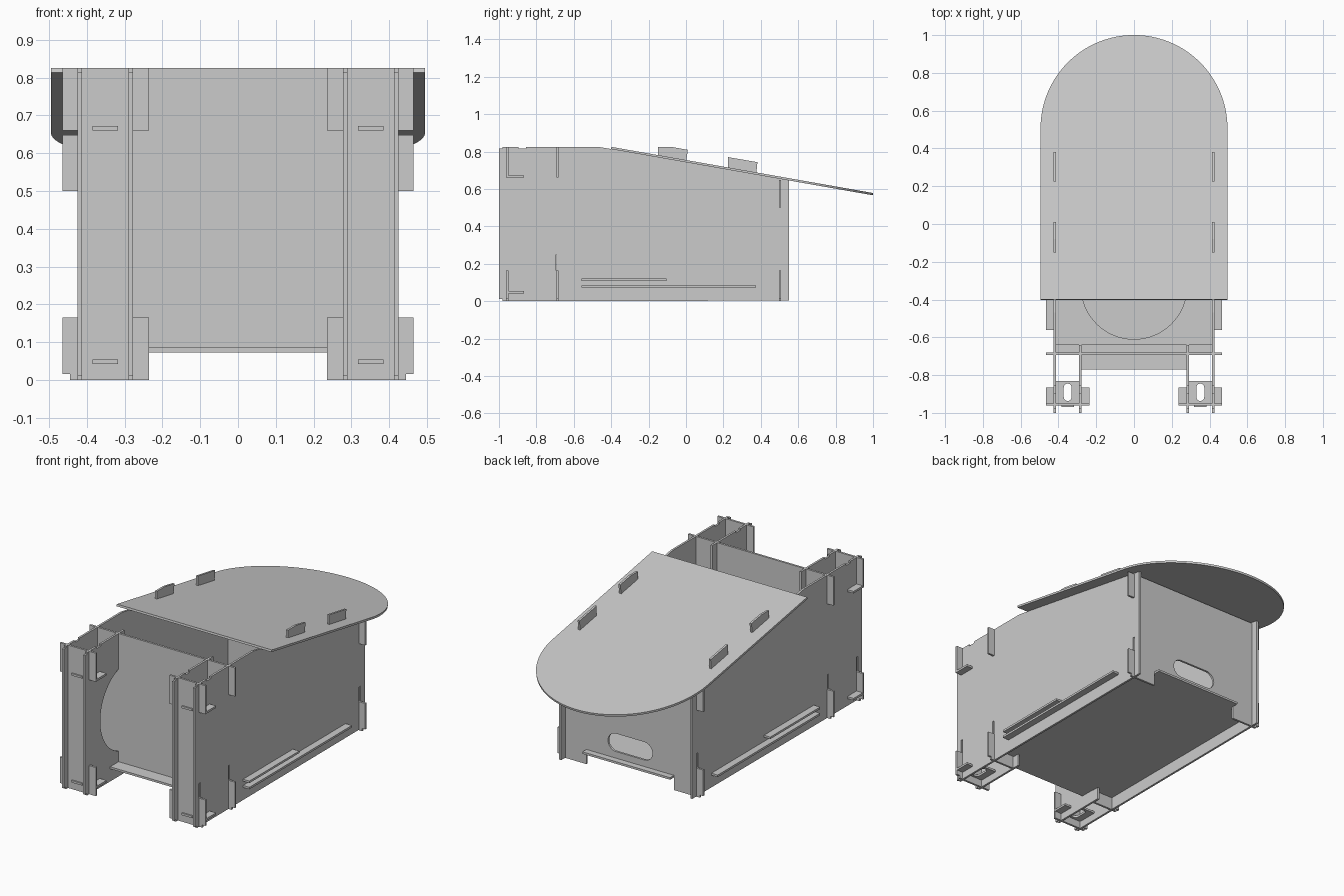
import bpy, bmesh, math
from mathutils import Matrix

T = 0.012  # sheet thickness
AXES = {  # local sheet plane -> world
    'x': Matrix(((0, 0, 1, 0), (1, 0, 0, 0), (0, 1, 0, 0), (0, 0, 0, 1))),   # profile is (y, z)
    'y': Matrix(((1, 0, 0, 0), (0, 0, -1, 0), (0, 1, 0, 0), (0, 0, 0, 1))),  # profile is (x, z)
    'z': Matrix.Identity(4),                                                 # profile is (x, y)
}


def sheet(name, outline, plane, pos, holes=(), tilt=None):
    """Flat panel cut from a 2D outline with optional holes."""
    cu = bpy.data.curves.new(name, 'CURVE')
    cu.dimensions, cu.fill_mode, cu.extrude = '2D', 'BOTH', T / 2
    for loop in [outline, *holes]:
        sp = cu.splines.new('POLY')
        sp.points.add(len(loop) - 1)
        for p, (u, v) in zip(sp.points, loop):
            p.co = (u, v, 0, 1)
        sp.use_cyclic_u = True
    tmp = bpy.data.objects.new(name + "_outline", cu)
    bpy.context.collection.objects.link(tmp)
    bpy.context.view_layer.update()
    dg = bpy.context.evaluated_depsgraph_get()
    me = bpy.data.meshes.new_from_object(tmp.evaluated_get(dg))
    bpy.data.objects.remove(tmp)
    bm = bmesh.new()
    bm.from_mesh(me)
    bmesh.ops.remove_doubles(bm, verts=bm.verts, dist=1e-5)
    m = Matrix.Translation(pos) @ (tilt or Matrix.Identity(4)) @ AXES[plane]
    bmesh.ops.transform(bm, matrix=m, verts=bm.verts)
    bmesh.ops.recalc_face_normals(bm, faces=bm.faces)
    for f in bm.faces:
        f.smooth = False
    bm.to_mesh(me)
    bm.free()
    ob = bpy.data.objects.new(name, me)
    bpy.context.collection.objects.link(ob)
    return ob


def mirrored(half):
    """Close a right-hand half outline about u = 0."""
    return half + [(-u, v) for u, v in reversed(half)]


def rect(u0, v0, u1, v1):
    return [(u0, v0), (u1, v0), (u1, v1), (u0, v1)]


def arc(cu, cv, ru, rv, a0, a1, n):
    return [(cu + ru * math.cos(math.radians(a0 + (a1 - a0) * i / n)),
             cv + rv * math.sin(math.radians(a0 + (a1 - a0) * i / n))) for i in range(n + 1)]


def slope(y):  # underside of the sloping board
    return 0.813 - 0.1764 * (y + 0.4)


# front edge shared by the outer and inner post panels
front_edge = [(-0.855, 0.825), (-0.855, 0.815), (-0.895, 0.815), (-0.895, 0.825), (-0.98, 0.825),
              (-0.98, 0.815), (-1, 0.815), (-1, 0.012), (-0.98, 0.012), (-0.98, 0.0)]

# outer side panels with tabs that pass through the board
side = front_edge + [
    (0.55, 0.003), (0.55, slope(0.55)),
    (0.375, slope(0.375)), (0.382, 0.743), (0.225, 0.77), (0.225, slope(0.225)),
    (0.0, slope(0.0)), (0.01, 0.809), (-0.08, 0.825), (-0.15, 0.825), (-0.15, slope(-0.15)),
    (-0.468, 0.825)]
slots = [rect(y - 0.006, 0.165, y + 0.006, 0.25) for y in (-0.956, -0.689, 0.503)]

# inner post panels with a rounded notch in the rear edge
a = math.degrees(math.asin(0.2375 / 0.251))
inner = front_edge + [(-0.64, 0.0), (-0.64, 0.07), (-0.69, 0.07)]
inner += arc(-0.609, 0.383, 0.251, 0.251, 180 + a, 180 - a, 32)
inner += [(-0.69, 0.66), (-0.64, 0.66), (-0.64, 0.825)]

# post front panel
post = [(0.235, 0.0), (0.445, 0.0), (0.445, 0.015), (0.465, 0.015), (0.465, 0.165), (0.42, 0.165),
        (0.42, 0.66), (0.465, 0.66), (0.465, 0.825), (0.235, 0.825), (0.235, 0.66),
        (0.285, 0.66), (0.285, 0.165), (0.235, 0.165)]

# horizontal bracket inside each post
bracket = [(0.318, -0.97), (0.385, -0.97), (0.385, -0.955), (0.465, -0.955), (0.465, -0.865),
           (0.413, -0.865), (0.413, -0.83), (0.29, -0.83), (0.29, -0.865), (0.235, -0.865),
           (0.235, -0.955), (0.318, -0.955)]
oval = arc(0.351, -0.866, 0.021, 0.021, 0, 180, 12) + arc(0.351, -0.916, 0.021, 0.021, 180, 360, 12)

for s, tag in ((1, "right"), (-1, "left")):
    sheet("side_panel_" + tag, side, 'x', (s * 0.419, 0, 0), slots)
    sheet("inner_post_panel_" + tag, inner, 'x', (s * 0.284, 0, 0))
    flip = lambda pts: [(s * u, v) for u, v in pts]
    sheet("post_front_" + tag, flip(post), 'y', (0, -0.956, 0))
    for z, lvl in ((0.048, "lower"), (0.666, "upper")):
        sheet(f"{lvl}_bracket_{tag}", flip(bracket), 'z', (0, 0, z), [flip(oval)])

# cross panels resting on the floor panel
legs = [(0.28, 0.085), (0.28, 0.0), (0.445, 0.0), (0.445, 0.015), (0.465, 0.015), (0.465, 0.165), (0.42, 0.165)]
sheet("front_cross_panel", mirrored(legs + [(0.42, 0.66), (0.465, 0.66), (0.465, 0.825)]), 'y', (0, -0.687, 0))
grip = arc(0.09, 0.175, 0.052, 0.052, -90, 90, 16) + arc(-0.09, 0.175, 0.052, 0.052, 90, 270, 16)
sheet("back_panel", mirrored(legs + [(0.42, 0.5), (0.465, 0.5), (0.465, 0.648), (0.0, 0.648)][:3]),
      'y', (0, 0.503, 0), [grip])

# floor with tabs on all four edges
sheet("floor", mirrored([(0.28, -0.77), (0.28, -0.685), (0.413, -0.685), (0.413, -0.56), (0.465, -0.56),
                         (0.465, 0.375), (0.413, 0.375), (0.413, 0.503), (0.28, 0.503), (0.28, 0.545)]),
      'z', (0, 0, 0.079))

# ring shelf above the floor
sheet("ring_shelf", mirrored([(0.413, -0.64), (0.413, -0.56), (0.465, -0.56), (0.465, -0.105),
                              (0.413, -0.105), (0.413, -0.02)]),
      'z', (0, 0, 0.115), [arc(0, -0.33, 0.28, 0.28, 0, 354.375, 63)])

# sloping round-ended board
board = [(-0.495, 0.0), (0.495, 0.0)] + arc(0, 0.919, 0.495, 0.502, 0, 180, 64)
sheet("sloping_board", board, 'z', (0, -0.4, 0.819), tilt=Matrix.Rotation(-math.atan(0.1764), 4, 'X'))
